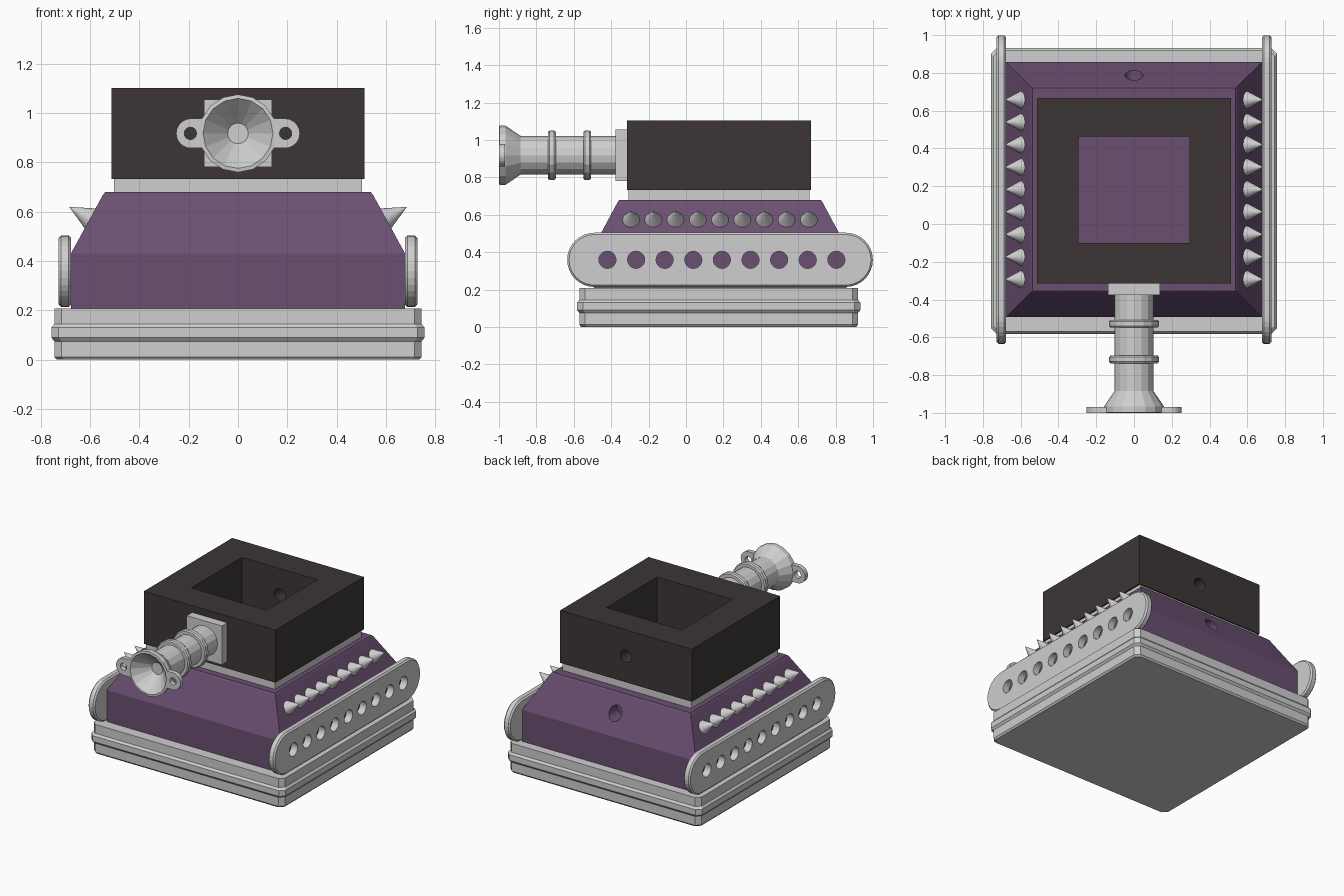
import bpy, bmesh, math
from mathutils import Vector, Matrix

if "Cube" in bpy.data.objects:
    bpy.data.objects.remove(bpy.data.objects["Cube"])

CY = 0.182          # y centre of the stacked body
AZ = 0.918          # height of the barrel axis


def material(name, rgb):
    m = bpy.data.materials.new(name)
    m.diffuse_color = (*rgb, 1)
    m.use_nodes = True
    m.node_tree.nodes["Principled BSDF"].inputs["Base Color"].default_value = m.diffuse_color
    return m


GREY = material("light_grey", (0.62, 0.62, 0.62))
PURPLE = material("dull_purple", (0.144, 0.078, 0.167))
DARK = material("dark_brown_grey", (0.045, 0.037, 0.036))


def finish(name, bm, mat):
    bmesh.ops.recalc_face_normals(bm, faces=bm.faces)
    me = bpy.data.meshes.new(name)
    bm.to_mesh(me)
    bm.free()
    if mat:
        me.materials.append(mat)
    ob = bpy.data.objects.new(name, me)
    bpy.context.collection.objects.link(ob)
    return ob


def loft(name, rings, mat, bm=None):
    """Skin a stack of equal-length point rings and cap both ends."""
    own = bm is None
    bm = bm or bmesh.new()
    vs = [[bm.verts.new(p) for p in r] for r in rings]
    n = len(vs[0])
    for a, b in zip(vs, vs[1:]):
        for i in range(n):
            j = (i + 1) % n
            bm.faces.new((a[i], a[j], b[j], b[i]))
    bm.faces.new(vs[0])
    bm.faces.new(vs[-1])
    return finish(name, bm, mat) if own else None


def rect(hx, hy, z, c=0, cy=CY):
    """Rectangle ring, with cut corners if c > 0."""
    if not c:
        return [(sx * hx, cy + sy * hy, z) for sx, sy in ((1, 1), (-1, 1), (-1, -1), (1, -1))]
    pts = [(hx, hy - c), (hx - c, hy), (c - hx, hy), (-hx, hy - c),
           (-hx, c - hy), (c - hx, -hy), (hx - c, -hy), (hx, c - hy)]
    return [(x, cy + y, z) for x, y in pts]


def circle_y(r, y, n=16, x=0, z=AZ):
    """Circle ring around an axis along y."""
    return [(x + r * math.cos(2 * math.pi * i / n), y, z + r * math.sin(2 * math.pi * i / n))
            for i in range(n)]


def circle_x(r, x, y, z, n=20):
    return [(x, y + r * math.cos(2 * math.pi * i / n), z + r * math.sin(2 * math.pi * i / n))
            for i in range(n)]


def stadium(x, half, r, z, n=16):
    """Round-ended ring in the y-z plane."""
    pts = []
    for k, s in enumerate((1, -1)):
        for i in range(n + 1):
            a = -math.pi / 2 + math.pi * (k + i / n)
            pts.append((x, CY + s * half + r * math.cos(a), z + r * math.sin(a)))
    return pts


def cut(ob, ring_stacks):
    """Subtract lofted cutters from an object, then drop the cutter."""
    bm = bmesh.new()
    for rings in ring_stacks:
        loft("", rings, None, bm)
    cutter = finish("cutter", bm, None)
    cutter.hide_render = True
    mod = ob.modifiers.new("cut", 'BOOLEAN')
    mod.operation = 'DIFFERENCE'
    mod.solver = 'EXACT'
    mod.object = cutter
    bpy.context.view_layer.update()
    dg = bpy.context.evaluated_depsgraph_get()
    me = bpy.data.meshes.new_from_object(ob.evaluated_get(dg))
    ob.modifiers.clear()
    ob.data = me
    bpy.data.objects.remove(cutter)


# Base plinth with a raised band
loft("base", [rect(0.735 + o, 0.735 + o, z, 0.03, 0.175) for o, z in
              ((0.0, 0.0), (0.01, 0.012), (0.01, 0.075), (0.022, 0.09), (0.022, 0.13),
               (0.01, 0.145), (0.01, 0.208))], GREY)

# Tapered purple body with a round port at the back
body = loft("body", [rect(0.678, 0.675, 0.205), rect(0.678, 0.675, 0.43),
                     rect(0.547, 0.546, 0.67), rect(0.538, 0.537, 0.68)], PURPLE)
cut(body, [[circle_y(0.048, 0.70, 20, 0, 0.56), circle_y(0.048, 1.0, 20, 0, 0.56)]])

# Neck frame and dark upper box with a square well
neck = loft("neck", [rect(0.503, 0.483, 0.68, 0, 0.176), rect(0.503, 0.483, 0.734, 0, 0.176)], GREY)
cut(neck, [[rect(0.297, 0.284, 0.6), rect(0.297, 0.284, 0.9)]])
box = loft("upper_box", [rect(0.513, 0.492, 0.733, 0, 0.176), rect(0.513, 0.492, 1.103, 0, 0.176)], DARK)
cut(box, [[rect(0.295, 0.282, 0.6), rect(0.295, 0.282, 1.3)]])
cut(box, [[circle_y(0.045, 0.40, 20), circle_y(0.045, 0.80, 20)]])

# Side rails with nine holes, and spikes on the slopes
for s, side in ((-1, "left"), (1, "right")):
    rail = loft(side + "_rail", [stadium(s * x, 0.672, r, 0.359) for x, r in
                ((0.677, 0.135), (0.687, 0.145), (0.717, 0.145), (0.727, 0.135))], GREY)
    cut(rail, [[circle_x(0.046, s * 0.6, -0.42 + 0.153 * i, 0.359),
                circle_x(0.046, s * 0.8, -0.42 + 0.153 * i, 0.359)] for i in range(9)])

    bm = bmesh.new()
    normal = Vector((s * 0.24, 0, 0.131)).normalized()
    turn = normal.to_track_quat('Z', 'Y').to_matrix().to_4x4()
    for i in range(9):
        centre = Vector((s * 0.599, -0.293 + 0.1188 * i, 0.573)) + normal * 0.046
        bmesh.ops.create_cone(bm, cap_ends=True, segments=24, radius1=0.049, radius2=0.0,
                              depth=0.104, matrix=Matrix.Translation(centre) @ turn)
    finish(side + "_spikes", bm, GREY)

# Barrel mount plate
loft("barrel_mount", [[(sx * 0.137, y, AZ + sz * 0.137) for sx, sz in
                       ((1, 1), (-1, 1), (-1, -1), (1, -1))] for y in (-0.31, -0.376)], GREY)

# Barrel with flared, hollow mouth
loft("barrel", [circle_y(r, y) for r, y in
                ((0.104, -0.37), (0.104, -0.885), (0.158, -0.965), (0.158, -0.998),
                 (0.142, -1.0), (0.042, -0.90))], GREY)

# Barrel rings
for k, y in enumerate((-0.528, -0.717)):
    loft("barrel_ring_%d" % (k + 1), [circle_y(r, y + d) for r, d in
         ((0.10, 0.021), (0.125, 0.021), (0.132, 0.012), (0.132, -0.012),
          (0.125, -0.021), (0.10, -0.021))], GREY)

# Bolt ears beside the mouth
for s, side in ((-1, "left"), (1, "right")):
    outline = [(0.146, -0.06)] + [(0.191 + 0.06 * math.cos(a), 0.06 * math.sin(a)) for a in
               (math.pi * (i / 12 - 0.5) for i in range(13))] + [(0.146, 0.06)]
    ear = loft(side + "_ear", [[(s * x, y, AZ + z) for x, z in outline]
                               for y in (-0.968, -1.0)], GREY)
    cut(ear, [[circle_y(0.025, -0.9, 16, s * 0.193), circle_y(0.025, -1.1, 16, s * 0.193)]])
